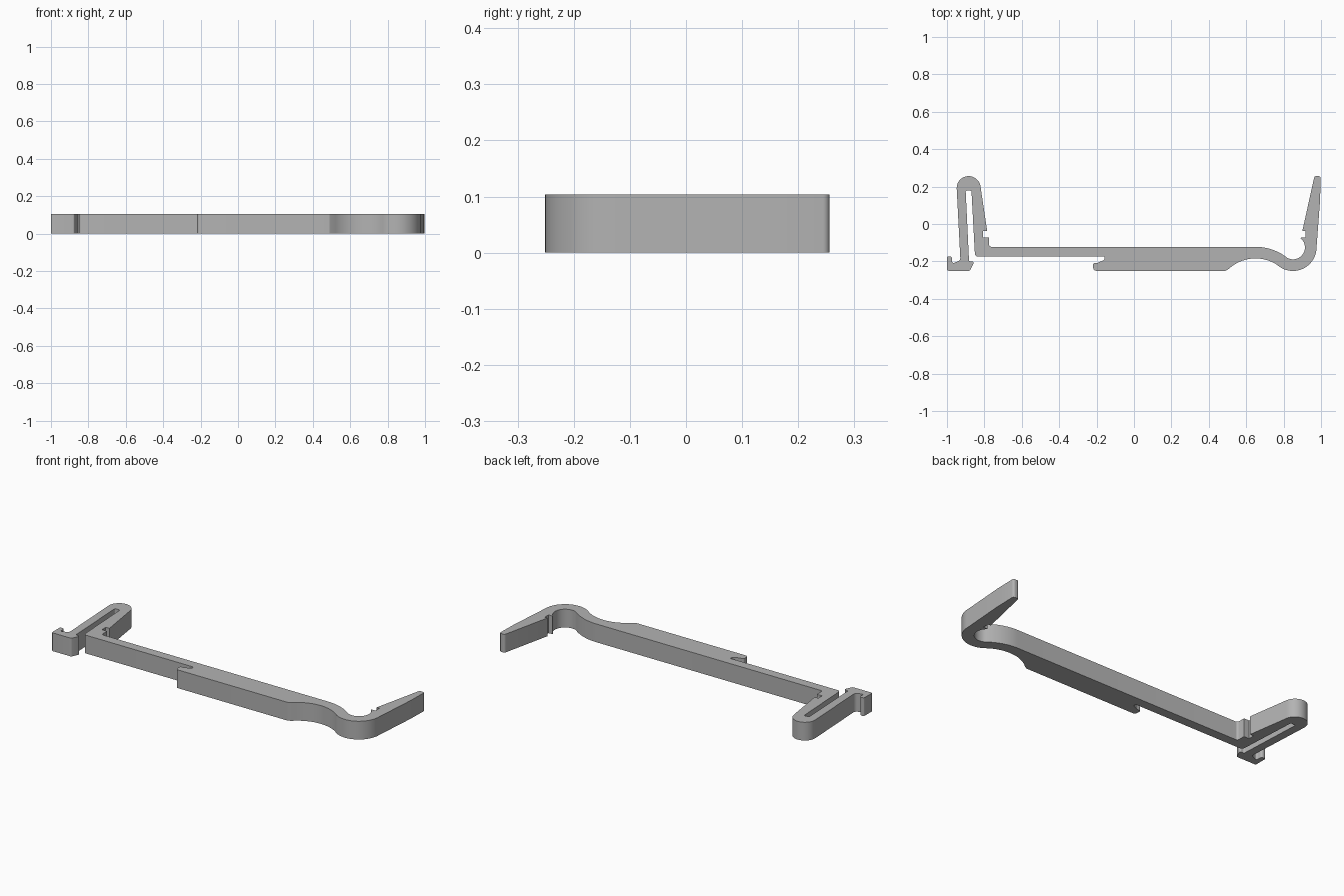
import bpy, bmesh, math
from mathutils import Vector

if "Cube" in bpy.data.objects:
    bpy.data.objects.remove(bpy.data.objects["Cube"])

HEIGHT = 0.104


def arc(cx, cy, r, a0, a1, n):
    """Sharp outline points along an arc, angles in degrees."""
    out = []
    for i in range(n + 1):
        a = math.radians(a0 + (a1 - a0) * i / n)
        out.append((cx + r * math.cos(a), cy + r * math.sin(a)))
    return out


def rounded(corners, n=5):
    """Outline with every (x, y, radius) corner replaced by a fillet."""
    out = []
    for i, c in enumerate(corners):
        p = Vector(c[:2])
        if len(c) == 2:
            out.append(p)
            continue
        a = Vector(corners[i - 1][:2]) - p
        b = Vector(corners[(i + 1) % len(corners)][:2]) - p
        half = a.angle(b) / 2
        d = min(c[2] / math.tan(half), a.length * 0.49, b.length * 0.49)
        r = d * math.tan(half)
        a.normalize()
        b.normalize()
        centre = p + (a + b).normalized() * (r / math.sin(half))
        s, e = p + a * d - centre, p + b * d - centre
        sweep = s.angle_signed(e)
        s0 = math.atan2(s.y, s.x)
        for k in range(n + 1):
            t = s0 - sweep * k / n
            out.append(centre + Vector((math.cos(t), math.sin(t))) * r)
    return out


def extrude(name, outline, height, mat):
    bm = bmesh.new()
    face = bm.faces.new([bm.verts.new((p[0], p[1], 0)) for p in outline])
    top = bmesh.ops.extrude_face_region(bm, geom=[face])["geom"]
    bmesh.ops.translate(bm, vec=(0, 0, height),
                        verts=[v for v in top if isinstance(v, bmesh.types.BMVert)])
    bmesh.ops.recalc_face_normals(bm, faces=bm.faces)
    caps = [f for f in bm.faces if len(f.verts) > 4]
    bmesh.ops.triangulate(bm, faces=caps)
    mesh = bpy.data.meshes.new(name)
    bm.to_mesh(mesh)
    bm.free()
    mesh.materials.append(mat)
    ob = bpy.data.objects.new(name, mesh)
    bpy.context.collection.objects.link(ob)
    bpy.context.view_layer.objects.active = ob
    ob.select_set(True)
    bpy.ops.object.shade_smooth_by_angle(angle=math.radians(30))
    return ob


grey = bpy.data.materials.new("grey plastic")
grey.diffuse_color = (0.45, 0.45, 0.45, 1)
grey.use_nodes = True
grey.node_tree.nodes["Principled BSDF"].inputs["Base Color"].default_value = grey.diffuse_color

# Release foot at the left, with its small upturned lip
foot = [(-1, -0.25, 0.008), (-1, -0.173, 0.008), (-0.973, -0.173, 0.012),
        (-0.973, -0.212, 0.008), (-0.928, -0.195, 0.02)]
# Folded spring arm and its catch notch
spring = arc(-0.884, 0.192, 0.064, 180, 5, 20)
catch = [(-0.785, -0.037), (-0.808, -0.037), (-0.808, -0.072), (-0.775, -0.072),
         (-0.775, -0.122, 0.012)]
# Inner side of the arch and right hook, sharing centres with the outer side
inner = arc(0.65, -0.395, 0.273, 90, 53.5, 12) + arc(0.85, -0.125, 0.064, -126.5, 50, 20)[1:]
# Right arm with its catch notch and rounded tip
arm = [(0.892, -0.072), (0.917, -0.072), (0.917, -0.037), (0.9, -0.037),
       (0.965, 0.256, 0.012), (0.998, 0.256, 0.012), (0.995, 0.13)]
# Outer side of the hook and the arch
outer = arc(0.85, -0.125, 0.126, 0, -126.5, 24) + arc(0.65, -0.395, 0.211, 53.5, 132, 18)[1:]
# Thick lower bar ending in a hooked lip
bar = [(0.49, -0.25), (-0.218, -0.25, 0.015), (-0.218, -0.208, 0.008),
       (-0.195, -0.208, 0.01), (-0.158, -0.192, 0.008), (-0.158, -0.175)]
# Slot between the beam and the spring arm
slot = [(-0.85, -0.175, 0.018), (-0.869, 0.178, 0.006), (-0.9, 0.178, 0.006),
        (-0.882, -0.2, 0.008), (-0.853, -0.2, 0.008), (-0.877, -0.25, 0.008)]

extrude("clip_bracket", rounded(foot + spring + catch + inner + arm + outer + bar + slot),
        HEIGHT, grey)
